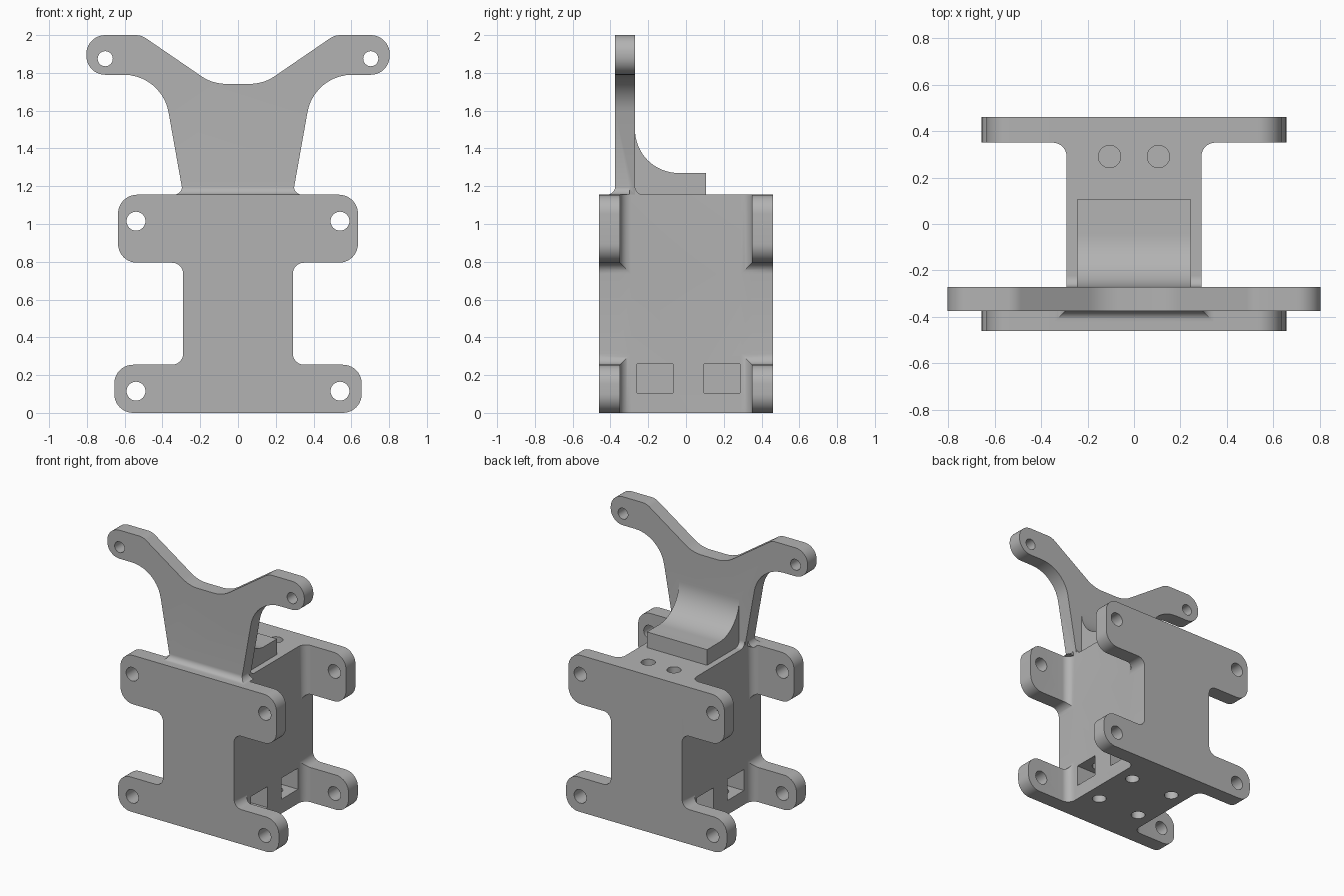
import bpy, bmesh
from math import sin, cos, tan, pi
from mathutils import Vector

cube = bpy.data.objects.get("Cube")
if cube:
    bpy.data.objects.remove(cube, do_unlink=True)

GREY = (0.45, 0.45, 0.45, 1)
mat = bpy.data.materials.new("plain_grey")
mat.use_nodes = True
mat.diffuse_color = GREY
mat.node_tree.nodes["Principled BSDF"].inputs["Base Color"].default_value = GREY
STEPS = 10


def loft(name, rings):
    """Closed solid through rings of equally many points."""
    bm = bmesh.new()
    loops = [[bm.verts.new(p) for p in ring] for ring in rings]
    n = len(loops[0])
    for a, b in zip(loops, loops[1:]):
        for i in range(n):
            j = (i + 1) % n
            bm.faces.new((a[i], a[j], b[j], b[i]))
    bm.faces.new(loops[0][::-1])
    bm.faces.new(loops[-1])
    bmesh.ops.recalc_face_normals(bm, faces=bm.faces)
    mesh = bpy.data.meshes.new(name)
    bm.to_mesh(mesh)
    bm.free()
    mesh.materials.append(mat)
    ob = bpy.data.objects.new(name, mesh)
    bpy.context.collection.objects.link(ob)
    return ob


def prism(name, profile, lo, hi, axis):
    def place(p, d):
        return [(d, *p), (p[0], d, p[1]), (*p, d)]["xyz".index(axis)]
    return loft(name, [[place(p, d) for p in profile] for d in (lo, hi)])


def rect(a0, a1, b0, b1):
    return [(a0, b0), (a1, b0), (a1, b1), (a0, b1)]


def circle(a, b, r):
    return [(a + r * cos(i * pi / 16), b + r * sin(i * pi / 16)) for i in range(32)]


def rounded(half):
    """Mirror a half outline of (x, z, radius) and round its corners."""
    pts = half + [(-x, z, r) for x, z, r in reversed(half)]
    out = []
    for i, (x, z, r) in enumerate(pts):
        p = Vector((x, z))
        if r == 0:
            out.append((x, z))
            continue
        u = (Vector(pts[i - 1][:2]) - p).normalized()
        v = (Vector(pts[(i + 1) % len(pts)][:2]) - p).normalized()
        angle = u.angle(v)
        centre = p + (u + v).normalized() * r / sin(angle / 2)
        t = r / tan(angle / 2)
        start, end = p + u * t - centre, p + v * t - centre
        sweep = pi - angle
        for k in range(STEPS + 1):
            f = k / STEPS
            q = centre + (start * sin((1 - f) * sweep) + end * sin(f * sweep)) / sin(sweep)
            out.append((q.x, q.y))
    return out


def fillet(r):
    """Steps of a concave quarter round: (rise from the base, spread)."""
    angles = [k * pi / 2 / STEPS for k in range(STEPS + 1)]
    return [(r - r * cos(t), r - r * sin(t)) for t in angles]


def combine(target, others, operation):
    for other in others:
        mod = target.modifiers.new("combine", 'BOOLEAN')
        mod.operation, mod.solver, mod.object = operation, 'EXACT', other
        bpy.context.view_layer.objects.active = target
        bpy.ops.object.modifier_apply(modifier=mod.name)
        bpy.data.objects.remove(other, do_unlink=True)


def finish(ob):
    bpy.ops.object.select_all(action='DESELECT')
    ob.select_set(True)
    bpy.context.view_layer.objects.active = ob
    bpy.ops.object.shade_smooth_by_angle(angle=pi / 6)


# Dimensions
TOP, CORE, DEPTH, INNER = 1.155, 0.29, 0.46, 0.35
LOW_EAR, HIGH_EAR = 0.255, 0.795

# Body: core block, two eared plates and the flares that blend the ears in
body = prism("mount_body", rect(-CORE, CORE, -DEPTH, DEPTH), 0, TOP, 'z')
plate = rounded([(0.655, 0, 0.1), (0.655, LOW_EAR, 0.1), (CORE, LOW_EAR, 0),
                 (CORE, HIGH_EAR, 0), (0.635, HIGH_EAR, 0.1), (0.635, TOP, 0.1)])
parts = []
for s in (-1, 1):
    parts.append(prism("eared_plate", plate, s * INNER, s * DEPTH, 'y'))
for sx in (-1, 1):
    for sy in (-1, 1):
        for upper in (False, True):
            rings = []
            for rise, g in [(-0.05, 0.06)] + fillet(0.06):
                z0, z1 = (HIGH_EAR - g, TOP) if upper else (0, LOW_EAR + g)
                sides = rect(sy * (INNER - g), sy * DEPTH, z0, z1)
                rings.append([(sx * (CORE + rise), y, z) for y, z in sides])
            parts.append(loft("ear_flare", rings))
combine(body, parts, 'UNION')

# Bolt holes, side nut slots and blind holes
cuts = []
for s in (-1, 1):
    for z in (0.115, 1.015):
        for e in (-1, 1):
            cuts.append(prism("bolt_cut", circle(s * 0.54, z, 0.05), e * 0.3, e * 0.5, 'y'))
    cuts.append(prism("top_cut", circle(s * 0.105, 0.29, 0.048), 0.9, 1.2, 'z'))
    for y in (-0.165, 0.19):
        slot = rect(y - 0.095, y + 0.095, 0.105, 0.26)
        cuts.append(prism("slot_cut", slot, s * 0.08, s * 0.4, 'x'))
        cuts.append(prism("base_cut", circle(s * 0.175, y, 0.048), -0.1, 0.35, 'z'))
combine(body, cuts, 'DIFFERENCE')
finish(body)

# Yoke: forked upright plate with rounded pads
FRONT, BACK = -0.375, -0.27
outline = rounded([(CORE, TOP, 0), (0.403, 1.79, 0.24), (0.803, 1.79, 0.1),
                   (0.803, 2, 0.1), (0.512, 2, 0.1), (0.135, 1.742, 0.23)])
yoke = prism("forked_yoke", outline, FRONT, BACK, 'y')

# Base fillets of the yoke
front_rings, back_rings = [], []
for rise, g in fillet(0.045):
    w, z = 0.296 + g, TOP + rise
    front_rings.append([(x, y, z) for x, y in rect(-w, w, FRONT - g, -0.3)])
    back_rings.append([(x, y, z) for x, y in rect(-CORE, CORE, -0.31, BACK + g)])

# Curved saddle behind the yoke
R = 0.23
curve = [(-0.04 - R * sin(t), 1.5 - R * cos(t))
         for t in (k * pi / 32 for k in range(17))]
saddle = [(-0.32, TOP), (0.105, TOP), (0.105, 1.27)] + curve + [(-0.32, 1.5)]
combine(yoke, [loft("front_fillet", front_rings), loft("back_fillet", back_rings),
               prism("saddle", saddle, -0.245, 0.245, 'x')], 'UNION')
combine(yoke, [prism("pad_cut", circle(s * 0.703, 1.875, 0.04), -0.5, -0.1, 'y')
               for s in (-1, 1)], 'DIFFERENCE')
finish(yoke)
